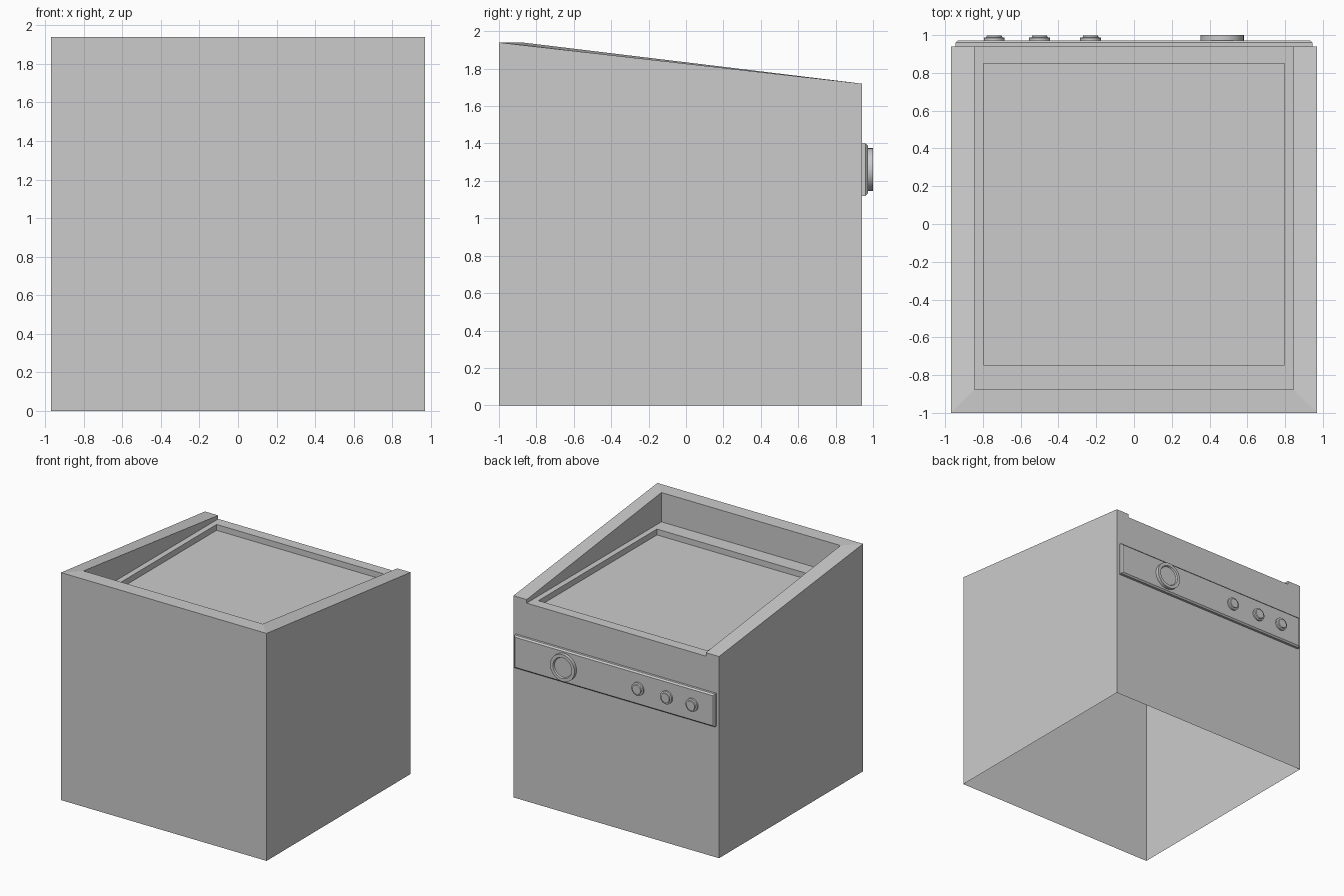
import bpy, bmesh, math

if "Cube" in bpy.data.objects:
    bpy.data.objects.remove(bpy.data.objects["Cube"])

W, I = 0.97, 0.845            # half width outside / inside the rim
FR, BK, IN = -1.0, 0.94, -0.875   # front, back, inner front wall
HF, HB, FL, RC = 1.94, 1.72, 1.69, 1.64  # front/back rim, tray floor, recess


def finish(name, bm, smooth=False):
    bmesh.ops.remove_doubles(bm, verts=bm.verts[:], dist=1e-4)
    bmesh.ops.recalc_face_normals(bm, faces=bm.faces[:])
    me = bpy.data.meshes.new(name)
    bm.to_mesh(me)
    bm.free()
    ob = bpy.data.objects.new(name, me)
    bpy.context.collection.objects.link(ob)
    if smooth:
        bpy.ops.object.select_all(action='DESELECT')
        ob.select_set(True)
        bpy.context.view_layer.objects.active = ob
        bpy.ops.object.shade_smooth_by_angle(angle=math.radians(30))
    return ob


def face(bm, pts):
    return bm.faces.new([bm.verts.new(p) for p in pts])


def rect(hx, y0, y1, z):
    return [(-hx, y0, z), (hx, y0, z), (hx, y1, z), (-hx, y1, z)]


def bridge(bm, a, b):
    for i in range(4):
        j = (i + 1) % 4
        face(bm, [a[i], a[j], b[j], b[i]])


# Cabinet: thin shell, open underneath, sloping rim around a stepped tray
bm = bmesh.new()
for s in (1, -1):
    w, i = W * s, I * s
    face(bm, [(w, FR, 0), (w, BK, 0), (w, BK, HB), (w, FR, HF)])
    face(bm, [(w, FR, HF), (w, BK, HB), (i, BK, HB), (i, IN, HF)])
    face(bm, [(i, IN, HF), (i, BK, HB), (i, BK, FL), (i, IN, FL)])
face(bm, [(-W, FR, 0), (W, FR, 0), (W, FR, HF), (-W, FR, HF)])
face(bm, [(-W, FR, HF), (W, FR, HF), (I, IN, HF), (-I, IN, HF)])
face(bm, [(-I, IN, HF), (I, IN, HF), (I, IN, FL), (-I, IN, FL)])
face(bm, [(-W, BK, 0), (W, BK, 0), (W, BK, HB), (I, BK, HB),
          (I, BK, FL), (-I, BK, FL), (-I, BK, HB), (-W, BK, HB)])
edge = rect(0.797, -0.747, 0.85, FL)
base = rect(0.797, -0.747, 0.85, RC)
bridge(bm, rect(I, IN, BK, FL), edge)
bridge(bm, edge, base)
face(bm, base)
finish("cabinet", bm)

# Control panel with a chamfered outer edge
PY = 0.972
bm = bmesh.new()
bmesh.ops.create_cube(bm, size=1)
for v in bm.verts:
    v.co = (v.co.x * 1.89, BK if v.co.y < 0 else PY, 1.26 + v.co.z * 0.28)
outer = [e for e in bm.edges if all(v.co.y > 0.96 for v in e.verts)]
bmesh.ops.bevel(bm, geom=outer, offset=0.012, segments=1, affect='EDGES')
finish("control_panel", bm)


# Round controls turned around the y axis; profile is (radius, y)
def turned(name, x, z, profile, n=32):
    bm = bmesh.new()
    rings = [[bm.verts.new((x + r * math.cos(2 * math.pi * k / n), y,
                            z + r * math.sin(2 * math.pi * k / n)))
              for k in range(n)] for r, y in profile]
    for a, b in zip(rings, rings[1:]):
        for k in range(n):
            m = (k + 1) % n
            bm.faces.new((a[k], a[m], b[m], b[k]))
    bm.faces.new(rings[0])
    bm.faces.new(rings[-1])
    return finish(name, bm, True)


turned("main_dial", 0.467, 1.26,
       [(0.115, PY - 0.004), (0.115, 1.0), (0.088, 1.0), (0.082, 0.988)])
for k, x in enumerate((-0.74, -0.50, -0.23)):
    turned(f"small_knob_{k + 1}", x, 1.26,
           [(0.055, PY - 0.004), (0.055, 0.986), (0.042, 0.989), (0.039, 0.997)])
